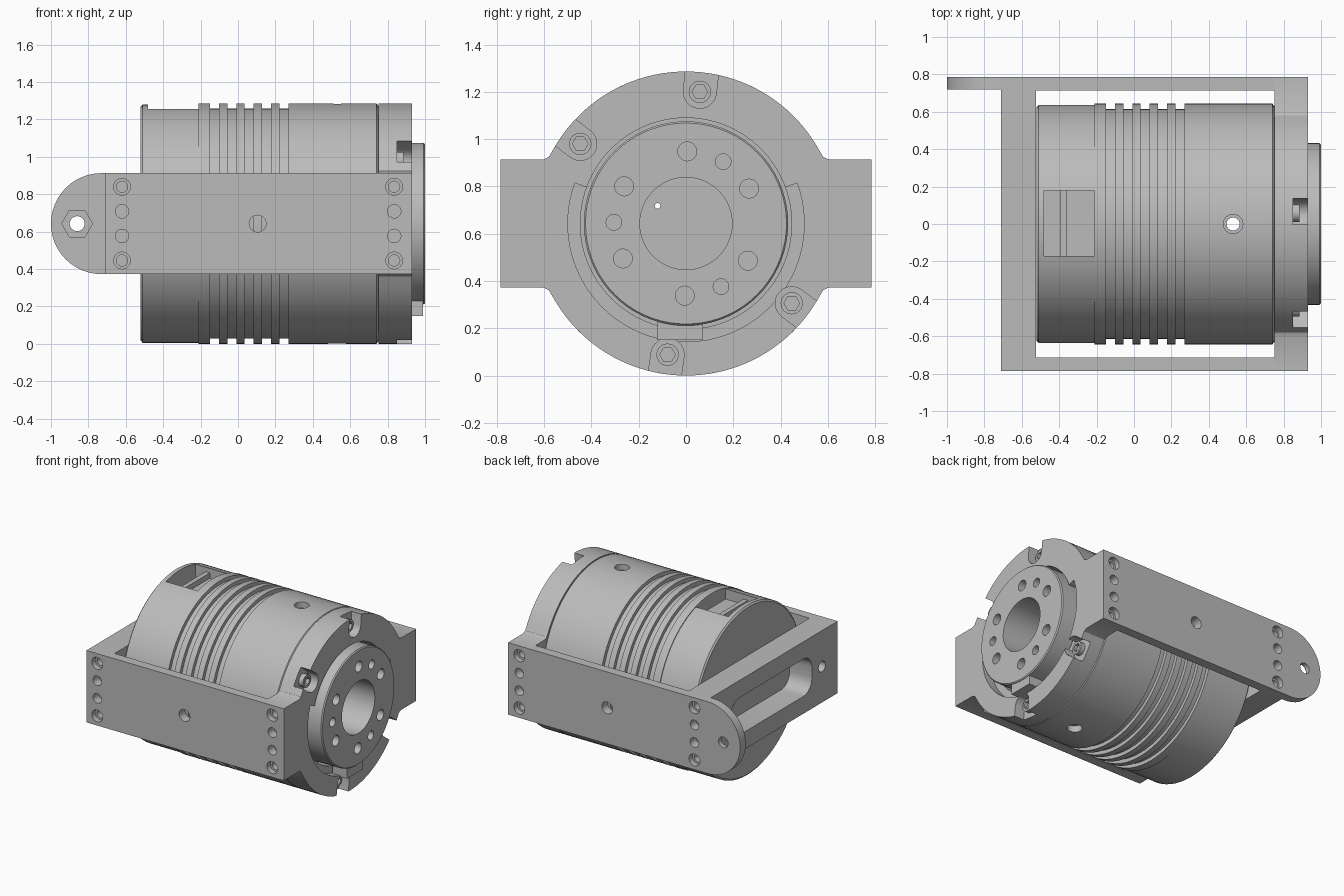
import bpy, bmesh
from math import sin, cos, pi, radians
from mathutils import Matrix, Vector

old = bpy.data.objects.get("Cube")
if old:
    bpy.data.objects.remove(old, do_unlink=True)

C = 0.643           # height of the main axis, also the body radius
SIDE, INNER = 0.785, 0.715
LOW, HIGH = C - 0.27, C + 0.27

grey = bpy.data.materials.new("machined_grey")
grey.use_nodes = True
grey.diffuse_color = (0.5, 0.5, 0.5, 1)
grey.node_tree.nodes["Principled BSDF"].inputs["Base Color"].default_value = (0.5, 0.5, 0.5, 1)


def make(name, bm):
    bmesh.ops.remove_doubles(bm, verts=bm.verts, dist=1e-5)
    bmesh.ops.recalc_face_normals(bm, faces=bm.faces)
    mesh = bpy.data.meshes.new(name)
    bm.to_mesh(mesh)
    bm.free()
    mesh.materials.append(grey)
    obj = bpy.data.objects.new(name, mesh)
    bpy.context.collection.objects.link(obj)
    return obj


def arc(u, v, r, start, end, n):
    angles = [radians(start + (end - start) * i / n) for i in range(n + 1)]
    return [(u + r * cos(a), v + r * sin(a)) for a in angles]


def prism(name, outline, axis, lo, hi):
    """Extrude a flat outline along x (0), y (1) or z (2)."""
    bm = bmesh.new()
    verts = []
    for u, v in outline:
        p = [u, v]
        p.insert(axis, lo)
        verts.append(bm.verts.new(p))
    face = bm.faces.new(verts)
    grown = bmesh.ops.extrude_face_region(bm, geom=[face])["geom"]
    step = Vector([hi - lo if i == axis else 0 for i in range(3)])
    bmesh.ops.translate(bm, vec=step, verts=[g for g in grown if isinstance(g, bmesh.types.BMVert)])
    return make(name, bm)


def cylinder(name, u, v, r, axis, lo, hi, n=24):
    return prism(name, arc(u, v, r, 0, 360, n)[:-1], axis, lo, hi)


def box(name, x0, x1, y0, y1, z0, z1):
    return prism(name, [(x0, y0), (x1, y0), (x1, y1), (x0, y1)], 2, z0, z1)


def lathe(name, profile, closed=False, n=72):
    """Turn (x, radius) points about the main axis."""
    bm = bmesh.new()
    rings = [[bm.verts.new((x, r * cos(2 * pi * k / n), C + r * sin(2 * pi * k / n)))
              for k in range(n)] for x, r in profile]
    pairs = list(zip(rings, rings[1:]))
    if closed:
        pairs.append((rings[-1], rings[0]))
    for a, b in pairs:
        for k in range(n):
            j = (k + 1) % n
            bm.faces.new((a[k], a[j], b[j], b[k]))
    return make(name, bm)


def cut(target, *cutters, mode='DIFFERENCE'):
    for c in cutters:
        mod = target.modifiers.new("cut", 'BOOLEAN')
        mod.operation, mod.solver, mod.object = mode, 'EXACT', c
        bpy.context.view_layer.objects.active = target
        bpy.ops.object.modifier_apply(modifier=mod.name)
        bpy.data.objects.remove(c, do_unlink=True)


# Turned body with cooling grooves and a blind bore
profile = [(-0.52, 0), (-0.52, 0.625), (-0.51, 0.637), (-0.21, 0.637), (-0.21, C)]
for i in range(5):
    x = -0.15 + i * 0.093
    profile += [(x, C), (x, 0.615), (x + 0.048, 0.615), (x + 0.048, C)]
profile += [(0.74, C), (0.75, 0.63), (0.75, 0.195), (-0.49, 0.195), (-0.49, 0)]
body = lathe("body", profile)
cut(body,
    box("window", -0.48, -0.21, -0.17, 0.18, 1.14, 1.4),
    cylinder("cross_hole", 0.53, 0, 0.035, 2, -0.1, 1.4),
    cylinder("top_sink", 0.53, 0, 0.052, 2, 1.24, 1.4),
    cylinder("bottom_sink", 0.53, 0, 0.052, 2, -0.1, 0.05),
    cylinder("vent", -0.12, C + 0.075, 0.012, 0, -0.6, -0.45, 12))
window_rib = box("window_rib", -0.395, -0.36, -0.17, 0.18, 1.12, 1.22)
window_step = box("window_step", -0.36, -0.21, -0.17, 0.18, 1.12, 1.18)

# U-shaped frame: two side plates and a slotted end bar
frame = prism("frame", [(-0.71, -SIDE), (0.75, -SIDE), (0.75, -INNER), (-0.525, -INNER),
                        (-0.525, INNER), (0.75, INNER), (0.75, SIDE), (-0.71, SIDE)], 2, LOW, HIGH)
slot = []
for y, z, a in ((0.38, 0.04, 0), (-0.38, 0.04, 90), (-0.38, -0.04, 180), (0.38, -0.04, 270)):
    slot += arc(y, C + z, 0.1, a, a + 90, 6)
cut(frame, prism("slot", slot, 0, -0.8, -0.45))
for s in (-1, 1):
    cut(frame, cylinder("bar_hole", s * 0.6, C, 0.04, 0, -0.8, -0.45),
        cylinder("plate_hole", 0.105, C, 0.045, 1, s * 0.74 - 0.06, s * 0.74 + 0.06))

# Rounded mounting tab with a hexagonal nut pocket
tab = prism("mounting_tab", arc(-0.73, C, 0.27, 90, 270, 24) + [(-0.71, LOW), (-0.71, HIGH)],
            1, 0.72, SIDE)
cut(tab, cylinder("tab_hole", -0.86, C, 0.04, 1, 0.6, 0.9),
    cylinder("nut_pocket", -0.86, C, 0.082, 1, 0.7, 0.75, 6))

# End flange with an ear on each side
upper = arc(0, C, C, 31, 149, 40)
ear = [(0.58, HIGH + 0.012), (0.605, HIGH), (SIDE, HIGH)]
ear_left = [(-y, z) for y, z in reversed(ear)]
half = list(reversed(ear)) + upper + list(reversed(ear_left))
outline = half + [(y, 2 * C - z) for y, z in reversed(half)]
flange = prism("end_flange", outline, 0, 0.75, 0.93)
cut(flange, cylinder("hub_opening", 0, C, 0.447, 0, 0.7, 1, 64),
    prism("stop_recess", arc(0, C, 0.5, 160, 380, 48) + arc(0, C, 0.4, 380, 160, 48), 0, 0.86, 1))

# Screw pockets open to the flange rim, each with a socket screw
screws = []
for angle in (84, 143, 262, 323):
    a = radians(angle)
    pocket = prism("pocket", arc(0.56, 0, 0.07, 90, 270, 12) + [(0.8, -0.07), (0.8, 0.07)], 0, 0.85, 1)
    pocket.data.transform(Matrix.Translation((0, 0, C)) @ Matrix.Rotation(a, 4, 'X'))
    cut(flange, pocket)
    y, z = 0.56 * cos(a), C + 0.56 * sin(a)
    screw = cylinder("flange_screw", y, z, 0.047, 0, 0.84, 0.885)
    cut(screw, cylinder("socket", y, z, 0.033, 0, 0.86, 1, 6))
    screws.append(screw)

# Counterbored and plain holes along both ends of each side plate
for part, x in ((frame, -0.62), (flange, 0.835)):
    for s in (-1, 1):
        for dz, r, depth in ((0.197, 0.045, 0.04), (0.197, 0.03, 0.09), (0.066, 0.036, 0.07)):
            for z in (C - dz, C + dz):
                lo, hi = sorted((s * (SIDE - depth), s * 0.85))
                cut(part, cylinder("bolt_hole", x, z, r, 1, lo, hi))

# Output hub with a ring of holes and a stop key
hub = lathe("output_hub", [(0.74, 0.195), (0.74, 0.432), (0.992, 0.432), (1, 0.425), (1, 0.195)], True)
cut(hub, box("stop_key", 0.87, 0.99, -0.12, 0.07, 0.15, 0.3), mode='UNION')
holes = [(29 + 60 * i, 0.04) for i in range(6)] + [(59 + 120 * i, 0.033) for i in range(3)]
for angle, r in holes:
    a = radians(angle)
    cut(hub, cylinder("hub_hole", 0.305 * cos(a), C + 0.305 * sin(a), r, 0, 0.9, 1.1))

# Smooth the round surfaces, keep edges sharp
bpy.ops.object.select_all(action='DESELECT')
for obj in [body, window_rib, window_step, frame, tab, flange, hub] + screws:
    obj.select_set(True)
    bpy.context.view_layer.objects.active = obj
bpy.ops.object.shade_smooth_by_angle(angle=radians(30))
